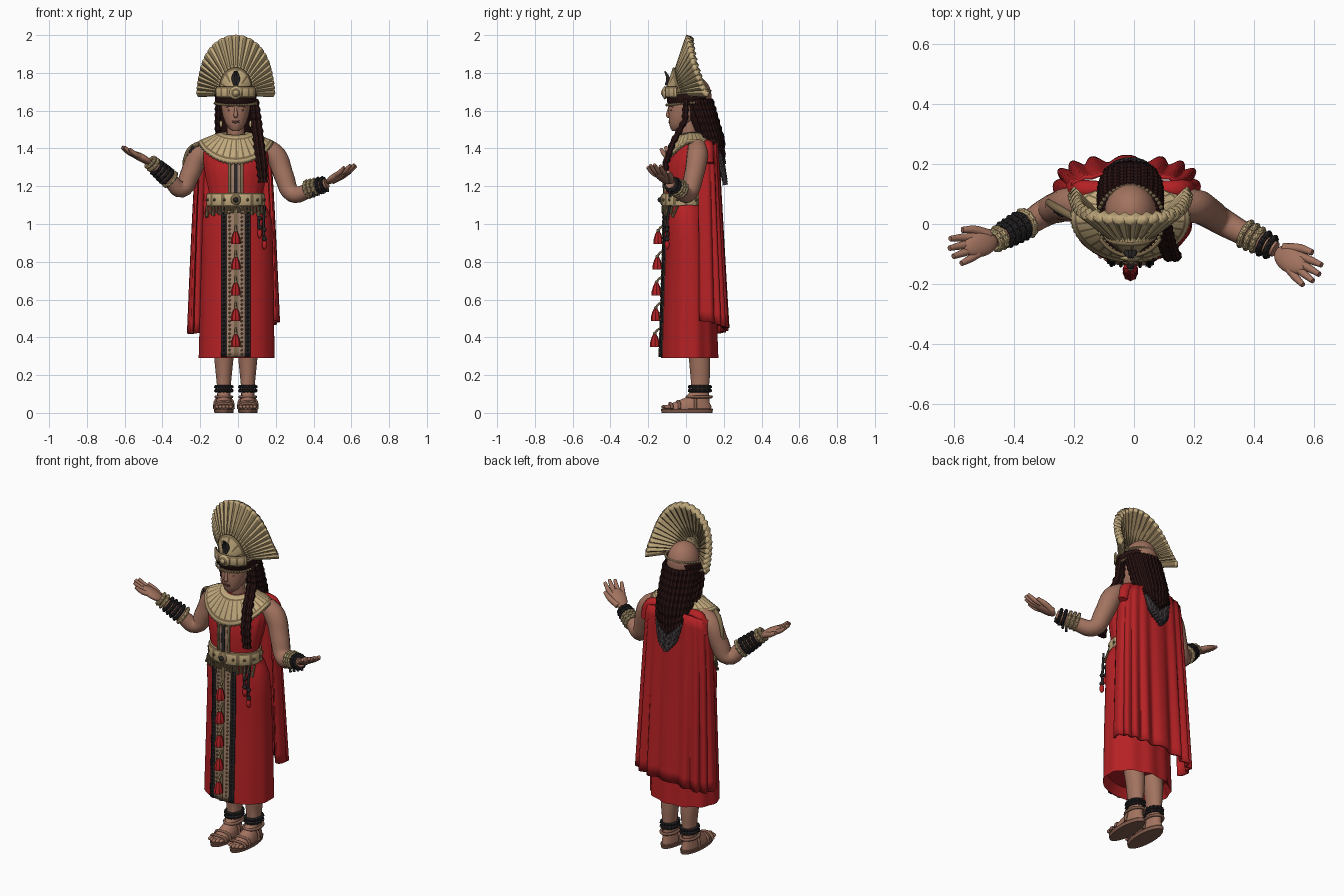
import bpy, bmesh, math
from math import sin, cos, pi, radians
from mathutils import Vector, Matrix

cube = bpy.data.objects.get("Cube")
if cube:
    bpy.data.objects.remove(cube)

def material(name, *rgb):
    m = bpy.data.materials.new(name)
    m.use_nodes = True
    m.diffuse_color = (*rgb, 1)
    m.node_tree.nodes["Principled BSDF"].inputs["Base Color"].default_value = (*rgb, 1)
    return m

RED = material("red cloth", .46, .015, .018)
SKIN = material("skin", .36, .17, .115)
LIPS = material("dark skin", .2, .08, .06)
HAIR = material("dark hair", .022, .006, .006)
GREY = material("grey hair tips", .05, .04, .043)
BLACK = material("black beads", .022, .019, .02)
GOLD = material("pale gold", .52, .39, .2)
BRONZE = material("dull gold", .2, .14, .07)
LEATHER = material("sandal leather", .22, .105, .072)
TRIM = material("beige trim", .36, .22, .15)
CX = -.012   # the body leans slightly to its right

def finish(name, bm, *mats):
    bmesh.ops.recalc_face_normals(bm, faces=bm.faces)
    me = bpy.data.meshes.new(name)
    bm.to_mesh(me)
    bm.free()
    return register(name, me, *mats)

def register(name, me, *mats):
    for m in mats:
        me.materials.append(m)
    ob = bpy.data.objects.new(name, me)
    bpy.context.collection.objects.link(ob)
    bpy.ops.object.select_all(action='DESELECT')
    bpy.context.view_layer.objects.active = ob
    ob.select_set(True)
    bpy.ops.object.shade_smooth_by_angle(angle=radians(40))
    return ob

def grid(name, rows, *mats, wrap=False, caps=False, rule=None, thick=0):
    """Skin a surface over rows of points."""
    bm = bmesh.new()
    vs = [[bm.verts.new(p) for p in row] for row in rows]
    n = len(vs[0])
    for j in range(len(vs) - 1):
        for i in range(n if wrap else n - 1):
            k = (i + 1) % n
            f = bm.faces.new((vs[j][i], vs[j][k], vs[j + 1][k], vs[j + 1][i]))
            f.material_index = rule(i, j) if rule else 0
    if caps:
        bm.faces.new(vs[0])
        bm.faces.new(vs[-1])
    ob = finish(name, bm, *mats)
    if thick:
        ob.modifiers.new("thickness", 'SOLIDIFY').thickness = thick
        ob.modifiers["thickness"].offset = 0

def loft(name, rings, *mats, n=48, ripple=lambda a, z: 0, caps=True, rule=None):
    """Stack ellipses given as height, centre x, centre y, radius x, radius y."""
    rows = [[(cx + rx * (1 + ripple(a, z)) * sin(a), cy - ry * (1 + ripple(a, z)) * cos(a), z)
             for a in (2 * pi * i / n for i in range(n))] for z, cx, cy, rx, ry in rings]
    grid(name, rows, *mats, wrap=True, caps=caps, rule=rule)

def tube(name, paths, mat, closed=False, sides=4):
    """Smooth tubes; each path point is x, y, z, radius."""
    cu = bpy.data.curves.new(name, 'CURVE')
    cu.dimensions, cu.bevel_depth, cu.use_fill_caps = '3D', 1, True
    cu.bevel_resolution, cu.resolution_u = sides, 5
    for path in paths:
        sp = cu.splines.new('BEZIER')
        sp.bezier_points.add(len(path) - 1)
        sp.use_cyclic_u = closed
        for b, p in zip(sp.bezier_points, path):
            b.co, b.radius = p[:3], p[3]
            b.handle_left_type = b.handle_right_type = 'AUTO'
    tmp = bpy.data.objects.new(name + "_path", cu)
    bpy.context.collection.objects.link(tmp)
    deps = bpy.context.evaluated_depsgraph_get()
    me = bpy.data.meshes.new_from_object(tmp.evaluated_get(deps))
    bpy.data.objects.remove(tmp)
    register(name, me, mat)

def balls(name, items, mat, detail=2):
    """Ellipsoids given as position, size and an optional rotation."""
    bm = bmesh.new()
    for pos, size, *rot in items:
        s = size if isinstance(size, tuple) else (size,) * 3
        m = Matrix.Translation(pos) @ (rot[0].to_4x4() if rot else Matrix()) @ Matrix.Diagonal((*s, 1))
        bmesh.ops.create_icosphere(bm, subdivisions=detail, radius=1, matrix=m)
    finish(name, bm, mat)

def circle(c, r, thick, axis=(0, 0, 1), n=8, ry=None):
    q = Vector(axis).to_track_quat('Z', 'Y')
    pts = [Vector(c) + q @ Vector((r * cos(t), (ry or r) * sin(t), 0)) for t in (2 * pi * i / n for i in range(n))]
    return [(*p, thick) for p in pts]

# Dress
DRESS = [(.29, -.005, .018, .2, .15), (.6, -.003, .018, .195, .14), (.9, -.003, .018, .188, .13),
         (1.02, -.004, .008, .185, .12), (1.08, -.008, .003, .165, .112), (1.12, CX, -.008, .14, .1),
         (1.17, CX, -.008, .142, .1), (1.25, CX, 0, .16, .112), (1.33, CX, .01, .172, .115),
         (1.4, CX, .03, .17, .1), (1.45, CX, .03, .13, .07), (1.47, CX, .03, .05, .05)]
def folds(a, z):
    back = (1 - cos(a)) / 2
    return .04 * min(1, max(0, 1.1 - z)) * back * sin(11 * a) + (.025 * sin(17 * a) * back if z > 1.15 else 0)
loft("dress", [(.34, 0, .018, .17, .12)] + DRESS, RED, n=96, ripple=folds)

def front_point(x, z, off=0):
    for lo, hi in zip(DRESS, DRESS[1:]):
        if lo[0] <= z <= hi[0]:
            t = (z - lo[0]) / (hi[0] - lo[0])
            _, cx, cy, rx, ry = (p + (q - p) * t for p, q in zip(lo, hi))
            return (x, cy - ry * math.sqrt(max(0, 1 - ((x - cx) / rx) ** 2)) - off, z)

# Trim panel down the front
def strip(name, x0, x1, z0, z1, mat, off):
    rows = [[front_point(CX + x0 + (x1 - x0) * i / 4, z0 + (z1 - z0) * j / 24, off) for i in range(5)] for j in range(25)]
    grid(name, rows, mat, thick=.008)
strip("skirt_panel", -.068, .068, .295, 1.1, TRIM, .005)
strip("bodice_panel", -.036, .036, 1.16, 1.34, TRIM, .005)
strip("skirt_centre", -.01, .01, .295, 1.1, BRONZE, .01)
strip("bodice_centre", -.01, .01, 1.16, 1.34, BLACK, .01)
for side in (-1, 1):
    strip("skirt_edge", side * .05, side * .077, .295, 1.1, BLACK, .01)
    strip("bodice_edge", side * .026, side * .04, 1.16, 1.34, BRONZE, .01)
balls("trim_beads", [(front_point(CX + s * .032, .31 + .022 * i, .01), .007) for i in range(36) for s in (-1, 1)], BRONZE, 1)
balls("edge_beads", [(front_point(CX + s * .063, .31 + .022 * i, .014), .008) for i in range(36) for s in (-1, 1)], BLACK, 1)

# Tassels
for k in range(5):
    z = .35 + .136 * k
    x, y, _ = front_point(CX, z, .035)
    loft("tassel", [(z, x, y, .024, .024), (z + .02, x, y, .024, .024), (z + .05, x, y, .016, .016),
                    (z + .068, x, y, .007, .007)], RED, n=24, ripple=lambda a, z: .08 * cos(8 * a))
    tube("tassel_cord", [[(x, y, z + .065, .005), (x, y + .01, z + .085, .006), (x, y + .03, z + .1, .005)]], BRONZE)
    balls("tassel_knot", [((x, y, z + .07), .01)], BRONZE)

# Belt with medallion, fringe and hanging cords
loft("belt", [(z, CX, -.008, .138 + o, .103 + o) for z, o in ((1.09, .012), (1.1, .018), (1.155, .016), (1.165, .01))],
     GOLD, BRONZE, rule=lambda i, j: int(i % 4 == 0 or j != 1))
balls("belt_medallion", [((CX, -.126, 1.128), (.028, .012, .03))], BRONZE)
balls("belt_stone", [((CX, -.137, 1.128), .014)], BLACK)
balls("belt_studs", [((CX + .154 * sin(a), -.008 - .119 * cos(a), 1.128), .009) for a in (i * .42 for i in range(1, 15))], BRONZE, 1)
tube("belt_fringe", [[(*front_point(x, 1.095, .016), .006), (*front_point(x, 1.06 - .15 * abs(x - CX) + .014 * (i % 2), .012), .009)]
                     for i, x in enumerate(CX + .017 * k for k in range(-9, 10))], BRONZE, sides=2)
for x, low in ((.115, .96), (.14, .9)):
    tube("hanging_cord", [[(x, -.085, 1.1, .006), (x - .005, -.1, 1, .007), (x, -.098, low, .007)]], BLACK)
    balls("cord_knots", [((x, -.1, low + .07), .012), ((x, -.1, low + .02), .013)], BLACK)
    balls("cord_tassel", [((x, -.1, low - .01), (.013, .013, .026))], RED)

# Pleated cape
def cape_point(u, v):
    a = u * radians(98)
    pleat = 1 + (.02 + .05 * v) * cos(u * 9 * pi)
    w, d = .185 + .045 * v ** .7, .072 + .035 * v
    z = 1.44 - .04 * abs(u) + (.43 + .035 * u + .045 * u * u - 1.42) * v
    return (-.024 + w * math.copysign(abs(sin(a)) ** .75, a) * (1 + (pleat - 1) * .6),
            .092 + .012 * v + d * math.copysign(abs(cos(a)) ** .55, cos(a)) * pleat ** 1.6, z)
grid("cape", [[cape_point(i / 66 - 1, j / 16) for i in range(133)] for j in range(17)], RED, thick=.014)
for s in (-1, 1):
    tube("shoulder_drape", [[(CX + s * .1, .115, 1.42, .028), (CX + s * .16, .115, 1.405, .033), (CX + s * .19, .12, 1.32, .028)]], RED)

# Fluted collar
def collar_point(a, t):
    x, y = (.068 + .125 * t) * sin(a), -(.06 + (.066 + .012 * cos(a)) * t) * cos(a)
    drop = .045 + .1 * max(0, cos(a)) ** 1.5
    return (CX + x, .02 + y, 1.478 - .012 * max(0, cos(a)) - drop * t ** 1.4)
grid("collar", [[collar_point(2 * pi * i / 120, t) for i in range(120)] for t in (0, .22, .28, .86, .92, 1)],
     GOLD, BRONZE, wrap=True, thick=.016, rule=lambda i, j: int(j in (1, 3) or (i % 4 == 0 and j == 2)))
balls("collar_beads", [(collar_point(2 * pi * i / 56, 1), .009) for i in range(56)], GOLD, 1)
tube("shoulder_cord", [[(-.18, .01, 1.435, .012), (-.25, .05, 1.4, .014), (-.282, .07, 1.33, .012), (-.285, .075, 1.29, .008)]], BRONZE)
balls("shoulder_beads", [((-.24 - .009 * i, .035 + .005 * i, 1.405 - .022 * i), .012) for i in range(6)], BLACK)

# Head, neck and face
loft("face", [(1.493, CX, -.055, .018, .018), (1.505, CX, -.046, .036, .036), (1.535, CX, -.028, .055, .062),
              (1.575, CX, -.012, .069, .08), (1.62, CX, .005, .077, .097), (1.68, CX, .02, .08, .1)], SKIN)
balls("skull", [((CX, .04, 1.675), (.086, .095, .11))], SKIN, 4)
tube("neck", [[(CX, .035, 1.4, .06), (CX, .02, 1.46, .047), (CX, .01, 1.56, .045)]], SKIN)
tube("nose", [[(CX, -.086, 1.625, .006), (CX, -.094, 1.59, .009), (CX, -.095, 1.575, .012), (CX, -.083, 1.566, .008)]], SKIN)
balls("lips", [((CX, -.084, z), (.022, .009, .005)) for z in (1.537, 1.546)], LIPS)
for s in (-1, 1):
    balls("eye", [((CX + s * .031, -.077, 1.602), (.013, .006, .005))], LIPS)
    tube("brow", [[(CX + s * x, y, z, .003) for x, y, z in ((.014, -.088, 1.621), (.03, -.084, 1.626), (.05, -.07, 1.619))]], LIPS)
    balls("earring", [((CX + s * .078, -.02, 1.53), (.008, .008, .02))], GOLD)

# Braided hair
loft("hair", [(1.25, CX, .168, .04, .02), (1.38, CX, .148, .072, .04), (1.47, CX, .118, .086, .06),
              (1.56, CX, .082, .09, .07), (1.66, CX, .05, .095, .08)], HAIR)
def braid(points, r):
    path = []
    for p, q in zip(points, points[1:]):
        path += [(*Vector(p).lerp(q, t / 6), r * (1.15 if t % 2 else .82)) for t in range(6)]
    return path
back, tips = [], []
for i in range(15):
    a = (i - 7) / 7
    s, c = sin(a * 1.7), cos(a * 1.7)
    low = 1.29 + .1 * abs(a)
    end = Vector((CX + .074 * s, .17 + .025 * c, low))
    back.append(braid([(CX + .094 * s, .048 + .08 * c, 1.66), (CX + .096 * s, .082 + .076 * c, 1.56),
                       (CX + .094 * s, .12 + .07 * c, 1.45), end], .016))
    tips.append(braid([end, (CX + .05 * s, .185 + .025 * c, low - .1)], .014))
tube("back_braids", back, HAIR, sides=2)
tube("braid_tips", tips, GREY, sides=2)
tube("front_braids", [braid([(.08 + d * .5, .0, 1.66), (.083 + d, -.005, 1.55), (.098 + d, -.07, 1.43), (.112 + d, -.108, 1.32),
                             (.128 + d * .5, -.105, 1.2)], .017) for d in (0, .026)], HAIR, sides=2)
tube("side_braids", [braid([(-.1, y, 1.66), (-.103, y + .01, 1.56), (-.105, y + .06, 1.45)], .015) for y in (-.01, .02)], HAIR, sides=2)

# Headband and tiara
loft("headband", [(z, CX, .012, r, r + .004) for z, r in ((1.635, .098), (1.645, .108), (1.685, .112), (1.695, .1))], HAIR, caps=False)
for rise in (1.64, 1.695):
    balls("headband_beads", [((CX + .11 * sin(a), .012 - .115 * cos(a), rise - .01 * cos(a)), .008)
                             for a in (2 * pi * i / 48 for i in range(48))], GOLD, 1)
grid("tiara", [[(CX + r * sin(a), .012 - (r + .002) * cos(a), z) for a in (i * .08 - 1.04 for i in range(27))]
               for z, r in ((1.668, .113), (1.678, .119), (1.715, .119), (1.725, .113))], GOLD, BRONZE,
     thick=.008, rule=lambda i, j: int(j != 1 or i % 4 == 0))
balls("tiara_medallion", [((CX, -.112, 1.695), (.036, .013, .036))], GOLD)
balls("tiara_ring", [((CX, -.12, 1.695), (.025, .009, .025))], BRONZE)
balls("tiara_stone", [((CX, -.126, 1.695), (.014, .007, .014))], GOLD)
tube("tiara_plume", [[(CX + d, -.106, 1.735, .006), (CX + d * 2, -.096, 1.77, .011), (CX + d, -.112, 1.81, .003)]
                     for d in (-.006, 0, .006)], BLACK)

# Feather fan, curving back at both ends
def fan_point(a, t, notch=0):
    rim = .2 + .103 * max(0, cos(a)) ** 2.8 - .008 * notch
    r = .005 + (rim - .005) * t
    return (CX + r * sin(a), -.085 + (.1 + .09 * (1 - cos(a)) + .012 * notch) * t, 1.695 + r * cos(a))
FEATHERS = 25
steps = [((k + f) / FEATHERS * 2 - 1, d) for k in range(FEATHERS) for f, d in ((0, 1), (.2, .4), (.5, 0), (.84, .4))]
steps.append((1, 1))
grid("feather_fan", [[fan_point(u * radians(93), t, d) for u, d in steps] for t in (.3, .55, .75, .94, 1)],
     GOLD, BRONZE, thick=.03, rule=lambda i, j: int(i % 4 == 0 and j < 3))
grid("fan_heart", [[Vector(fan_point(radians(i * 6 - 90), t)) - Vector((0, .022, 0)) for i in range(31)] for t in (0, .2, .38, .43)],
     GOLD, BRONZE, thick=.01, rule=lambda i, j: int(j == 2 or (j == 1 and i % 5 == 0)))

# Arms, hands and bracelets
def arm(side, joints, tip, bands):
    tube(side + "_arm", [joints], SKIN, sides=6)
    wrist, tip = Vector(joints[-1][:3]), Vector(tip)
    d = tip - wrist
    lat = Vector((-d.y, d.x, 0)).normalized() * (1 if d.x > 0 else -1)
    rot = Matrix((d.normalized(), lat, d.cross(lat).normalized())).transposed()
    balls(side + "_palm", [(wrist + d * .36, (.066, .043, .021), rot)], SKIN, 3)
    fingers = []
    for i, reach in enumerate((.85, .97, 1, .93)):
        k = i - 1.5
        fingers.append([(*(wrist + d * t + lat * k * w + Vector((0, 0, h))), r) for t, w, h, r in
                        ((.45, .019, 0, .014), (.75 * reach, .025, -.004, .013), (reach, .03, .004, .009))])
    fingers.append([(*(wrist + d * t + lat * w), r) for t, w, r in ((.12, .02, .017), (.4, .05, .015), (.64, .062, .01))])
    tube(side + "_fingers", fingers, SKIN)
    elbow = Vector(joints[-3][:3])
    axis = wrist - elbow
    for t, r, mat in bands:
        tube(side + "_bracelet", [circle(elbow + axis * t, r, .01, axis)], mat, closed=True, sides=2)
        balls(side + "_bracelet_beads", [(p[:3], .011) for p in circle(elbow + axis * t, r + .003, 0, axis, 12)], mat, 1)

arm("left", [(.14, .06, 1.41, .05), (.2, .06, 1.36, .057), (.245, .04, 1.25, .052), (.29, .01, 1.16, .046),
             (.37, -.035, 1.175, .039), (.47, -.085, 1.215, .026)], (.608, -.18, 1.31),
    [(.45, .04, GOLD), (.56, .039, GOLD), (.67, .037, GOLD), (.79, .035, BLACK), (.91, .032, BLACK)])
arm("right", [(-.15, .06, 1.41, .05), (-.21, .065, 1.36, .057), (-.255, .055, 1.26, .052), (-.3, .035, 1.185, .046),
              (-.36, -.005, 1.235, .038), (-.455, -.05, 1.32, .026)], (-.61, -.095, 1.405),
    [(.38, .042, GOLD), (.5, .041, BLACK), (.61, .04, BLACK), (.72, .038, BLACK), (.83, .036, BLACK), (.95, .032, GOLD), (1.05, .03, GOLD)])
tube("bracelet_charms", [[(x, -.085, 1.19, .005), (x, -.085, 1.14 + .4 * (x - .4), .008)] for x in (.4, .425, .45, .475)], BLACK)

# Legs, feet and sandals
for side, x in (("left", .052), ("right", -.075)):
    loft(side + "_leg", [(.015, x, .005, .047, .128), (.035, x, .008, .048, .126), (.055, x, .03, .042, .095),
                         (.08, x, .06, .036, .065), (.12, x, .075, .034, .045), (.2, x, .075, .042, .052),
                         (.28, x, .072, .05, .056), (.42, x, .05, .06, .06)], SKIN, n=32)
    loft(side + "_sole", [(0, x, .005, .05, .134), (.018, x, .005, .053, .138), (.022, x, .005, .05, .134)], LEATHER, n=32)
    balls(side + "_toes", [((x + .018 * k, -.112 + .008 * abs(k), .032), (.011, .02, .011)) for k in (-2, -1, 0, 1, 2)], SKIN)
    tube(side + "_straps", [[(x - .05, y, .02, .008), (x - .04, y, h * .8, .008), (x, y - .01, h, .008),
                             (x + .04, y, h * .8, .008), (x + .05, y, .02, .008)] for y, h in ((-.075, .05), (-.035, .06), (.05, .085))], LEATHER)
    tube(side + "_heel_strap", [circle((x, .07, .085), .042, .008, ry=.064)], LEATHER, closed=True)
    for z in (.118, .138):
        tube(side + "_anklet", [circle((x, .073, z), .038, .009, ry=.05)], BLACK, closed=True)
        balls(side + "_anklet_beads", [(p[:3], .011) for p in circle((x, .073, z), .042, 0, n=16, ry=.054)], BLACK, 1)
